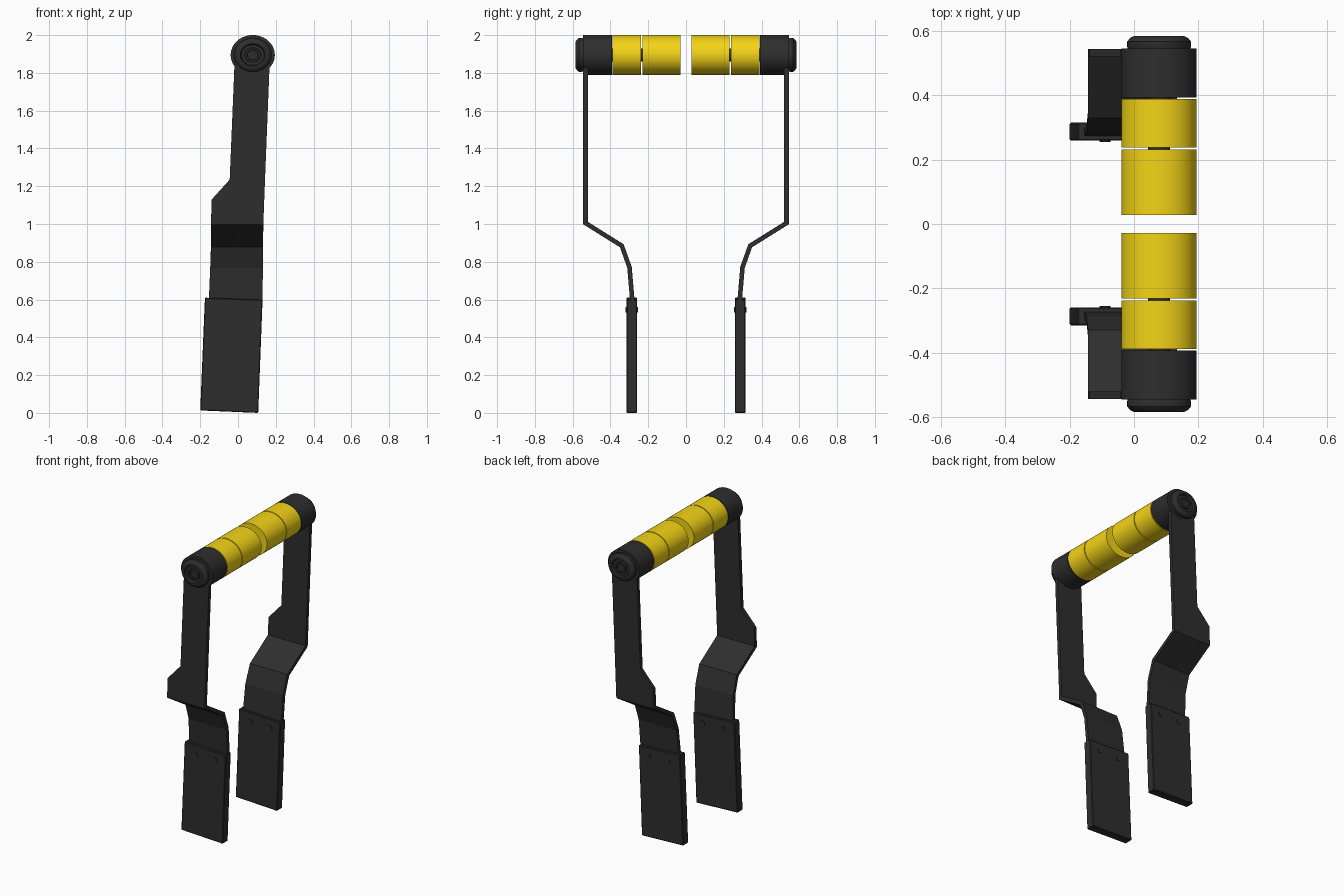
import bpy, bmesh, math
from mathutils import Vector

if "Cube" in bpy.data.objects:
    bpy.data.objects.remove(bpy.data.objects["Cube"])

def material(name, color):
    m = bpy.data.materials.new(name)
    m.diffuse_color = color
    m.use_nodes = True
    m.node_tree.nodes["Principled BSDF"].inputs["Base Color"].default_value = m.diffuse_color
    return m

BLACK = material("black_rubber", (0.027, 0.027, 0.027, 1))
YELLOW = material("yellow_foam", (0.9, 0.66, 0.008, 1))

def finish(name, bm, mat, smooth=False):
    """Make an object from the +y side and mirror it to -y."""
    bmesh.ops.recalc_face_normals(bm, faces=bm.faces)
    me = bpy.data.meshes.new(name)
    bm.to_mesh(me)
    bm.free()
    me.materials.append(mat)
    ob = bpy.data.objects.new(name, me)
    bpy.context.collection.objects.link(ob)
    if smooth:
        bpy.ops.object.select_all(action='DESELECT')
        ob.select_set(True)
        bpy.context.view_layer.objects.active = ob
        bpy.ops.object.shade_smooth_by_angle(angle=math.radians(35))
    mod = ob.modifiers.new("mirror", 'MIRROR')
    mod.use_axis = (False, True, False)
    mod.use_mirror_merge = False
    return ob

def loft(bm, rings):
    """Skin a list of closed rings and cap both ends."""
    rows = [[bm.verts.new(p) for p in r] for r in rings]
    n = len(rows[0])
    for a, b in zip(rows, rows[1:]):
        for i in range(n):
            j = (i + 1) % n
            bm.faces.new((a[i], a[j], b[j], b[i]))
    bm.faces.new(rows[0])
    bm.faces.new(rows[-1])

def lathe(bm, profile, cx, cz, squash=1.0, n=48):
    """Turn (radius, y) pairs about a y-parallel axis."""
    ang = [2 * math.pi * i / n for i in range(n)]
    loft(bm, [[(cx + r * math.cos(a), y, cz + squash * r * math.sin(a)) for a in ang]
              for r, y in profile])

CX, CZ, SQ = 0.078, 1.895, 0.9

# yellow grip segments
for name, y0, y1 in (("grip_inner", 0.028, 0.231), ("grip_outer", 0.237, 0.388)):
    bm = bmesh.new()
    lathe(bm, [(0.117, y0), (0.117, y1)], CX, CZ, SQ)
    finish(name, bm, YELLOW, True)

# core rod joining the segments
bm = bmesh.new()
lathe(bm, [(0.034, 0.2), (0.034, 0.42)], CX, CZ, 1.0, 24)
finish("core_rod", bm, BLACK, True)

# black end sleeves
bm = bmesh.new()
lathe(bm, [(0.117, 0.393), (0.117, 0.545)], CX, CZ, SQ)
finish("end_sleeve", bm, BLACK, True)

# stepped end knobs with a recessed ring and central bolt
bm = bmesh.new()
lathe(bm, [(0.095, 0.54), (0.099, 0.55), (0.099, 0.567), (0.09, 0.578), (0.078, 0.584),
           (0.066, 0.584), (0.06, 0.572), (0.043, 0.572), (0.041, 0.582), (0.03, 0.582),
           (0.028, 0.574)], CX, CZ, SQ)
finish("end_knob", bm, BLACK, True)

# bent flat arms: centreline y, z and left/right x at each station
stations = [(0.532, 1.86, -0.018, 0.168), (0.532, 1.235, -0.044, 0.143),
            (0.532, 1.13, -0.139, 0.139), (0.532, 1.005, -0.143, 0.134),
            (0.34, 0.885, -0.143, 0.133), (0.299, 0.77, -0.147, 0.132),
            (0.283, 0.58, -0.155, 0.129)]
half = 0.012
pts = [Vector((s[0], s[1])) for s in stations]
rings = []
for i, (y, z, x0, x1) in enumerate(stations):
    d0 = (pts[i] - pts[max(i - 1, 0)]) if i else pts[1] - pts[0]
    d1 = (pts[i + 1] - pts[i]) if i < len(pts) - 1 else d0
    d0, d1 = d0.normalized(), d1.normalized()
    t = (d0 + d1).normalized()
    off = Vector((-t.y, t.x)) * half / max(t.dot(d0), 0.5)
    a, b = pts[i] + off, pts[i] - off
    rings.append([(x0, a.x, a.y), (x1, a.x, a.y), (x1, b.x, b.y), (x0, b.x, b.y)])
bm = bmesh.new()
loft(bm, rings)
finish("side_arm", bm, BLACK)

# slanted lower pads
bm = bmesh.new()
outline = [(-0.175, 0.61), (0.13, 0.598), (0.107, 0.0), (-0.2, 0.013)]
loft(bm, [[(x, y, z) for x, z in outline] for y in (0.259, 0.315)])
pad = finish("lower_pad", bm, BLACK)
bev = pad.modifiers.new("bevel", 'BEVEL')
bev.width, bev.segments = 0.004, 1

# pad bolts, showing on both faces
bm = bmesh.new()
for x in (-0.09, 0.055):
    lathe(bm, [(0.017, 0.255), (0.017, 0.319)], x, 0.545, 1.0, 6)
finish("pad_bolts", bm, BLACK)
